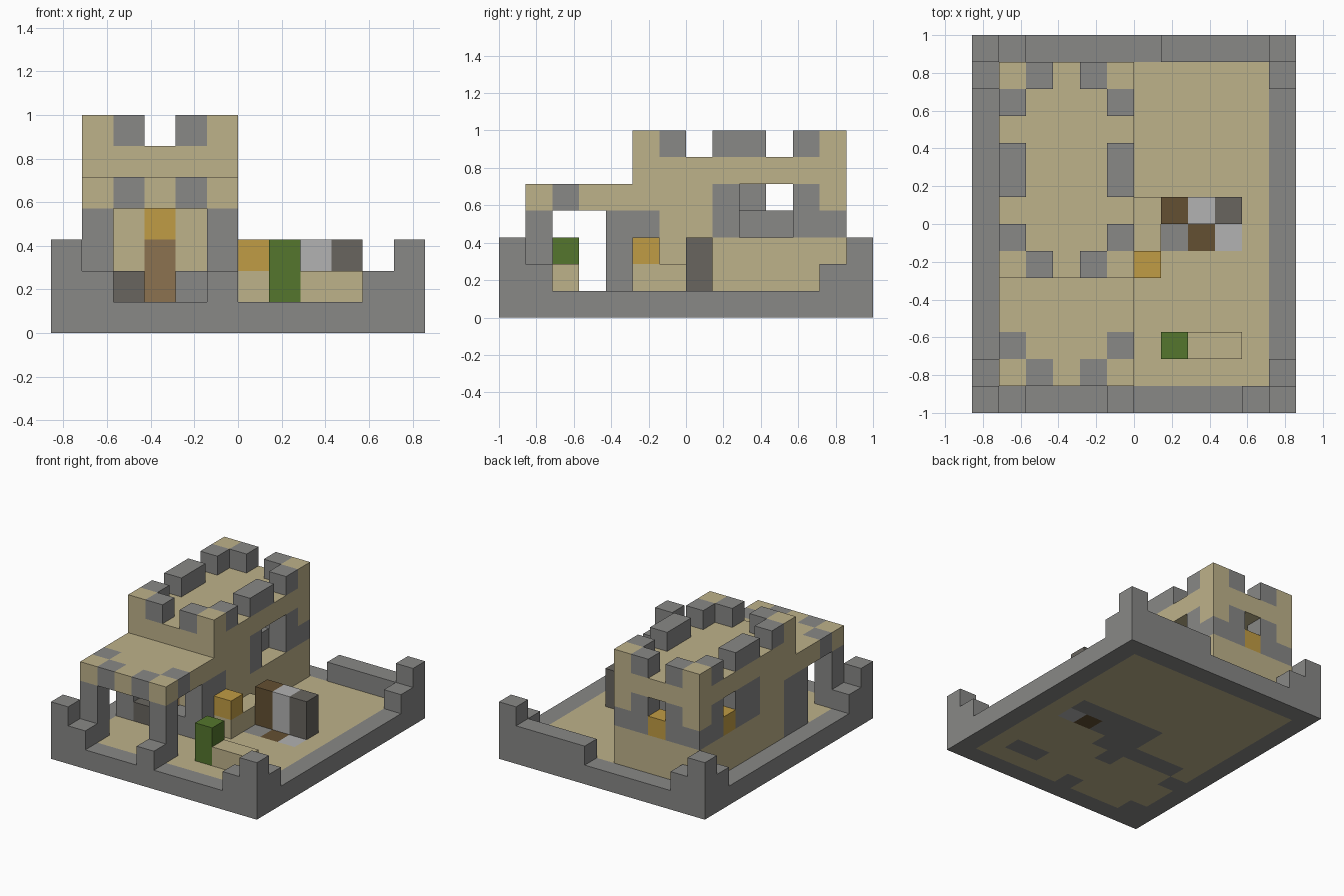
import bpy, bmesh
from mathutils import Vector

if "Cube" in bpy.data.objects:
    bpy.data.objects.remove(bpy.data.objects["Cube"], do_unlink=True)

UNIT = 1 / 7
COLOURS = {
    "sandstone": (0.515, 0.445, 0.255),
    "stone": (0.246, 0.246, 0.24),
    "leaf_green": (0.089, 0.181, 0.026),
    "gold": (0.527, 0.332, 0.058),
    "door_brown": (0.262, 0.171, 0.08),
    "dark_wood": (0.127, 0.08, 0.032),
    "pale_grey": (0.445, 0.445, 0.445),
    "dark_grey": (0.138, 0.13, 0.114),
}
materials = {}
for name, rgb in COLOURS.items():
    m = bpy.data.materials.new(name)
    m.use_nodes = True
    m.diffuse_color = (*rgb, 1)
    m.node_tree.nodes["Principled BSDF"].inputs["Base Color"].default_value = (*rgb, 1)
    materials[name] = m

grid = {}


def span(v):
    return range(v[0], v[1] + 1) if isinstance(v, tuple) else (v,)


def block(part, colour, xs, ys, zs):
    """Fill a range of unit blocks; a tuple is an inclusive range."""
    for x in span(xs):
        for y in span(ys):
            for z in span(zs):
                grid[x, y, z] = (part, colour)


def clear(xs, ys, zs):
    for x in span(xs):
        for y in span(ys):
            for z in span(zs):
                grid.pop((x, y, z), None)


# Ground slab with sandy floor and stone footings
block("ground", "stone", (-6, 5), (-7, 6), 0)
block("ground", "sandstone", (-5, 4), (-6, 5), 0)
block("ground", "stone", (1, 3), 0, 0)
block("ground", "stone", (-1, 0), (-2, 0), 0)
block("ground", "stone", (2, 3), -5, 0)
block("ground", "stone", (-4, -2), -2, 0)
for x in (-5, -1):
    for y in (-6, -3):
        block("ground", "stone", x, y, 0)
for x, colour in enumerate(("stone", "dark_wood", "pale_grey"), 1):
    block("ground", colour, x, -1, 0)

# Stepped corners and raised pieces of the outer wall
for x, x_in in ((-6, -5), (5, 4)):
    for y, y_in in ((-7, -6), (6, 5)):
        block("outer_wall", "stone", x, y, (1, 2))
        block("outer_wall", "stone", x_in, y, 1)
        block("outer_wall", "stone", x, y_in, 1)
block("outer_wall", "stone", -1, -7, 1)
block("outer_wall", "stone", (1, 4), 6, 1)

# Hollow main house with a solid roof
block("house", "sandstone", (-5, -1), (-2, 5), (1, 5))
clear((-4, -2), (-1, 4), (1, 4))
for x in (-5, -1):
    block("house", "stone", x, -2, (1, 3))
    block("house", "stone", x, (1, 5), 3)
    block("house", "stone", x, (1, 4), 4)
for x in (-4, -2):
    block("house", "stone", x, 5, (3, 4))

# Windows and their gold sills
clear(-5, 3, 4)
clear(-1, (2, 3), (3, 4))
clear(-3, 5, 4)
block("window_sills", "gold", -5, 3, 3)
block("window_sills", "gold", -3, 5, 3)
block("inner_ledge", "stone", -2, (2, 3), 3)

# Door with gold lintel
block("door", "door_brown", -3, -2, (1, 2))
block("door_lintel", "gold", -3, -2, 3)

# Battlements round the roof
for y in (-2, 5):
    for x in (-5, -1):
        block("battlements", "sandstone", x, y, 6)
    for x in (-4, -2):
        block("battlements", "stone", x, y, 6)
for x in (-5, -1):
    for ys in (-1, (1, 2), 4):
        block("battlements", "stone", x, ys, 6)

# Porch roof on four pillars
block("porch_roof", "sandstone", (-5, -1), (-6, -3), 4)
for x in (-4, -2):
    block("porch_roof", "stone", x, -6, 4)
for x in (-5, -1):
    block("porch_roof", "stone", x, -5, 4)
    for y in (-6, -3):
        block("porch_pillars", "stone", x, y, (1, 3))
block("porch_chest", "dark_grey", -4, -3, 1)
block("porch_step", "stone", -2, -3, 1)

# Yard furniture
block("counter", "sandstone", 0, (-2, 0), 1)
block("gold_crate", "gold", 0, -2, 2)
for x, colour in enumerate(("dark_wood", "pale_grey", "dark_grey"), 1):
    block("work_stands", colour, x, 0, (1, 2))
block("bench", "sandstone", (2, 3), -5, 1)
block("shrub", "leaf_green", 1, -5, (1, 2))


def build(part):
    """Make one mesh of the exposed block sides of a part."""
    cells = {c: v[1] for c, v in grid.items() if v[0] == part}
    slots = sorted(set(cells.values()))
    bm = bmesh.new()
    for cell, colour in cells.items():
        centre = Vector(cell) + Vector((0.5, 0.5, 0.5))
        for axis in range(3):
            for sign in (-1, 1):
                n = Vector((0, 0, 0))
                n[axis] = sign
                if tuple(int(c + d) for c, d in zip(cell, n)) in grid:
                    continue
                u = Vector((0, 0, 0))
                u[(axis + 1) % 3] = 0.5
                v = n.cross(u)
                mid = centre + n / 2
                corners = (mid - u - v, mid + u - v, mid + u + v, mid - u + v)
                face = bm.faces.new([bm.verts.new(p * UNIT) for p in corners])
                face.material_index = slots.index(colour)
    bmesh.ops.remove_doubles(bm, verts=bm.verts, dist=0.001)
    mesh = bpy.data.meshes.new(part)
    bm.to_mesh(mesh)
    bm.free()
    for s in slots:
        mesh.materials.append(materials[s])
    bpy.context.collection.objects.link(bpy.data.objects.new(part, mesh))


for part in sorted({v[0] for v in grid.values()}):
    build(part)
